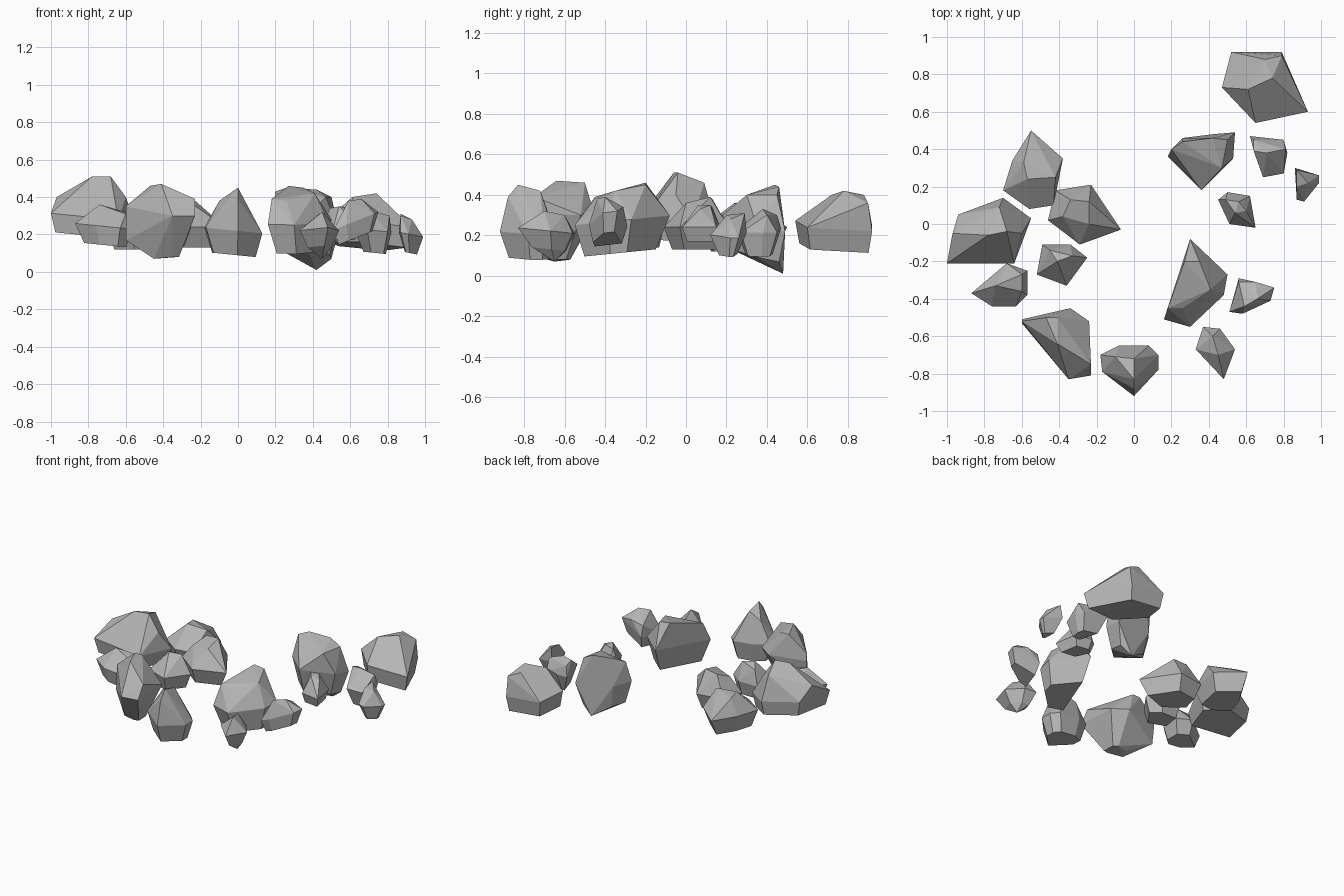
import bpy
import bmesh
import math
from mathutils import Vector

cube = bpy.data.objects.get("Cube")
if cube:
    bpy.data.objects.remove(cube, do_unlink=True)

# One plain stone colour for every rock
stone = bpy.data.materials.new("grey stone")
stone.use_nodes = True
colour = (.46, .46, .46, 1)
stone.diffuse_color = colour
stone.node_tree.nodes["Principled BSDF"].inputs["Base Color"].default_value = colour


def wrap(bm):
    """Stretch a convex skin over the loose corners and drop the buried ones."""
    hull = bmesh.ops.convex_hull(bm, input=bm.verts)
    spare = {item for item in hull["geom_interior"] + hull["geom_unused"]
             if isinstance(item, bmesh.types.BMVert)}
    bmesh.ops.delete(bm, geom=list(spare), context="VERTS")


def merge_facets(bm):
    """Turn nearly level triangles into broad chiselled facets."""
    bmesh.ops.dissolve_limit(bm, angle_limit=math.radians(9),
                             verts=bm.verts, edges=bm.edges)
    bmesh.ops.recalc_face_normals(bm, faces=bm.faces)


def rock(name, outline, corners, waist, foot, lean=(0, 0), taper=.75):
    """Build a stone from its plan outline, its outlying corners and two heights.

    The outline lies at waist height. A smaller copy of it forms the
    underside at foot height. Both follow the sideways slope of lean.
    """
    bm = bmesh.new()
    rim = [Vector(point) for point in outline]
    centre = sum(rim, Vector((0, 0))) / len(rim)
    slope = Vector(lean)
    for height, scale in ((waist, 1), (foot, taper)):
        for point in rim:
            offset = (point - centre) * scale
            place = centre + offset
            bm.verts.new((place.x, place.y, height + slope.dot(offset)))
    for corner in corners:
        bm.verts.new(corner)
    wrap(bm)
    merge_facets(bm)
    mesh = bpy.data.meshes.new(name)
    bm.to_mesh(mesh)
    bm.free()
    mesh.materials.append(stone)
    obj = bpy.data.objects.new(name, mesh)
    bpy.context.collection.objects.link(obj)


# Rocks at the back left of the scatter
rock("back_boulder",
     outline=[(.47, .73), (.52, .92), (.79, .92), (.93, .6), (.65, .54)],
     corners=[(.61, .72, .4), (.74, .78, .42), (.7, .88, .4), (.79, .9, .36)],
     waist=.25, foot=.14, lean=(-.1, -.1), taper=.9)

rock("deep_boulder",
     outline=[(.18, .36), (.26, .46), (.54, .49), (.53, .35), (.36, .18)],
     corners=[(.2, .4, .43), (.26, .44, .45), (.42, .46, .44), (.5, .45, .4),
              (.47, .3, .4), (.42, .48, .01)],
     waist=.26, foot=.1, lean=(-.1, -.2))

rock("back_pebble",
     outline=[(.62, .47), (.8, .45), (.82, .38), (.8, .27), (.69, .25)],
     corners=[(.64, .45, .3), (.64, .39, .32), (.81, .4, .3), (.71, .38, .33)],
     waist=.22, foot=.1, lean=(-.1, 0), taper=.6)

rock("outer_pebble",
     outline=[(.86, .3), (.99, .26), (.99, .22), (.91, .12), (.87, .13)],
     corners=[(.87, .29, .31), (.87, .2, .3), (.93, .22, .28)],
     waist=.2, foot=.1, lean=(-.2, 0), taper=.5)

rock("middle_pebble",
     outline=[(.45, .13), (.5, .17), (.62, .15), (.65, -.02), (.51, 0)],
     corners=[(.49, .13, .34), (.56, .12, .35), (.54, .06, .35), (.6, .07, .33)],
     waist=.24, foot=.17)

# Rocks at the front left of the scatter
rock("long_boulder",
     outline=[(.3, -.08), (.5, -.27), (.48, -.38), (.3, -.55), (.16, -.51)],
     corners=[(.27, -.2, .46), (.35, -.2, .45), (.41, -.35, .42),
              (.26, -.45, .38), (.18, -.45, .39)],
     waist=.27, foot=.11, lean=(0, .1))

rock("tilted_pebble",
     outline=[(.56, -.29), (.75, -.34), (.73, -.41), (.58, -.48), (.51, -.47)],
     corners=[(.59, -.44, .38), (.66, -.4, .39), (.65, -.31, .34), (.56, -.31, .32)],
     waist=.27, foot=.18, lean=(.4, 0))

rock("front_pebble",
     outline=[(.37, -.55), (.46, -.56), (.54, -.67), (.48, -.83), (.33, -.67)],
     corners=[(.42, -.6, .3), (.45, -.7, .32), (.45, -.65, .07)],
     waist=.22, foot=.13, lean=(0, -.1), taper=.6)

rock("front_boulder",
     outline=[(-.18, -.7), (-.08, -.65), (.08, -.65), (.13, -.7),
              (.13, -.78), (0, -.92), (-.17, -.79)],
     corners=[(0, -.83, .45), (0, -.72, .42), (-.1, -.71, .38), (0, -.88, .39)],
     waist=.22, foot=.09, lean=(-.1, 0))

# Rocks at the front right of the scatter
rock("slab_boulder",
     outline=[(-.6, -.51), (-.34, -.45), (-.24, -.52), (-.23, -.81), (-.35, -.83)],
     corners=[(-.6, -.52, .35), (-.47, -.5, .46), (-.41, -.5, .46), (-.41, -.64, .47),
              (-.23, -.75, .39), (-.6, -.53, .17), (-.45, -.65, .07)],
     waist=.3, foot=.08, taper=.3)

rock("wedge_pebble",
     outline=[(-.87, -.37), (-.68, -.21), (-.57, -.25),
              (-.57, -.38), (-.63, -.44), (-.76, -.44)],
     corners=[(-.74, -.33, .36), (-.6, -.27, .32), (-.6, -.36, .31)],
     waist=.24, foot=.14, lean=(-.1, 0))

rock("inner_pebble",
     outline=[(-.49, -.11), (-.34, -.11), (-.25, -.18), (-.36, -.33), (-.52, -.27)],
     corners=[(-.41, -.2, .37), (-.33, -.17, .36), (-.45, -.14, .34)],
     waist=.24, foot=.14)

# Rocks at the back right of the scatter
rock("tall_boulder",
     outline=[(-1, -.21), (-.94, .05), (-.7, .14), (-.55, .03), (-.64, -.21)],
     corners=[(-.78, -.06, .51), (-.68, -.04, .51), (-.6, -.05, .4),
              (-.72, .09, .46), (-.97, -.05, .4)],
     waist=.29, foot=.19, lean=(-.1, 0), taper=.9)

rock("centre_boulder",
     outline=[(-.46, .02), (-.42, .18), (-.23, .21), (-.07, -.03), (-.29, -.11)],
     corners=[(-.34, .13, .38), (-.24, .12, .39), (-.24, 0, .36), (-.38, .04, .34)],
     waist=.24, foot=.13)

rock("pointed_boulder",
     outline=[(-.7, .18), (-.65, .34), (-.55, .5), (-.38, .35), (-.43, .1), (-.56, .08)],
     corners=[(-.57, .24, .36), (-.42, .25, .35), (-.59, .33, .35)],
     waist=.24, foot=.12)
